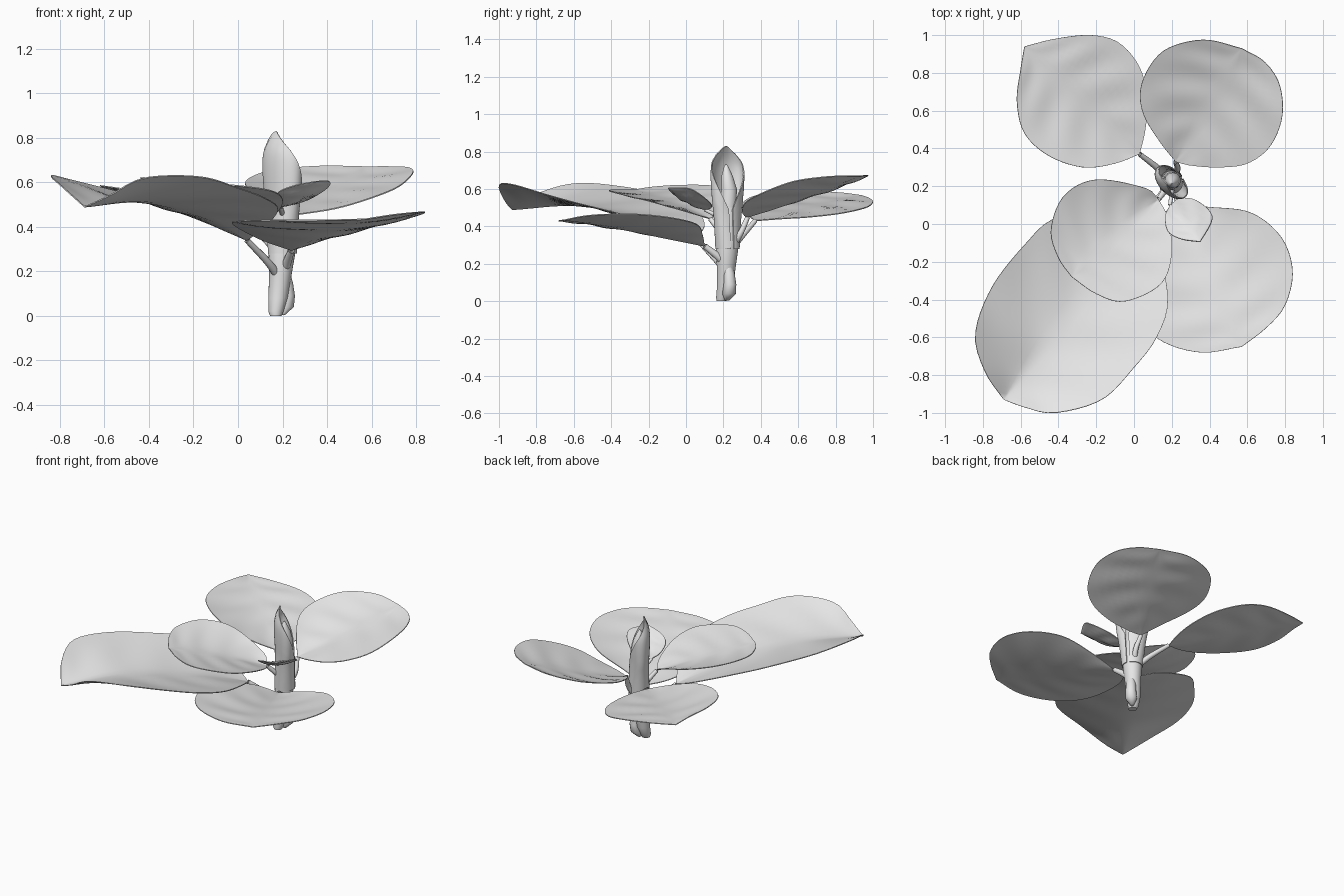
import bpy, bmesh, math
from mathutils import Vector

if "Cube" in bpy.data.objects:
    bpy.data.objects.remove(bpy.data.objects["Cube"], do_unlink=True)

GREY = (0.8, 0.8, 0.8, 1.0)
mat = bpy.data.materials.new("plain_grey")
mat.use_nodes = True
mat.diffuse_color = GREY
mat.node_tree.nodes["Principled BSDF"].inputs["Base Color"].default_value = GREY


def finish(name, bm, thickness=0.0):
    """Turn a bmesh into a smooth object, optionally thickened."""
    bmesh.ops.remove_doubles(bm, verts=bm.verts, dist=1e-4)
    bmesh.ops.recalc_face_normals(bm, faces=bm.faces)
    mesh = bpy.data.meshes.new(name)
    bm.to_mesh(mesh)
    bm.free()
    mesh.materials.append(mat)
    obj = bpy.data.objects.new(name, mesh)
    bpy.context.collection.objects.link(obj)
    bpy.ops.object.select_all(action='DESELECT')
    obj.select_set(True)
    bpy.context.view_layer.objects.active = obj
    if thickness:
        mod = obj.modifiers.new("thickness", 'SOLIDIFY')
        mod.thickness = thickness
        mod.offset = 0
        bpy.ops.object.modifier_apply(modifier=mod.name)
    bpy.ops.object.shade_smooth_by_angle(angle=math.radians(45))


def grid(name, rows, thickness=0.0):
    """Skin a list of equally long point rows."""
    bm = bmesh.new()
    vs = [[bm.verts.new(p) for p in row] for row in rows]
    for a, b in zip(vs, vs[1:]):
        for i in range(len(a) - 1):
            bm.faces.new((a[i], a[i + 1], b[i + 1], b[i]))
    finish(name, bm, thickness)


def spline(points, n):
    """Catmull-Rom curve through the points, resampled evenly to n + 1 points."""
    p = [Vector(q) for q in points]
    p = [2 * p[0] - p[1]] + p + [2 * p[-1] - p[-2]]
    fine = []
    for i in range(1, len(p) - 2):
        a, b, c, d = p[i - 1:i + 3]
        for k in range(16):
            t = k / 16
            fine.append(0.5 * (2 * b + (c - a) * t + (2 * a - 5 * b + 4 * c - d) * t * t
                               + (3 * b - a - 3 * c + d) * t ** 3))
    fine.append(p[-2])
    dist = [0.0]
    for a, b in zip(fine, fine[1:]):
        dist.append(dist[-1] + (b - a).length)
    out, j = [], 0
    for k in range(n + 1):
        s = dist[-1] * k / n
        while j < len(fine) - 2 and dist[j + 1] < s:
            j += 1
        out.append(fine[j].lerp(fine[j + 1], (s - dist[j]) / max(dist[j + 1] - dist[j], 1e-9)))
    return out


def leaf(name, base, tip, mid, side_a, side_b, n=32, m=8):
    """Cupped blade lofted between two edges and a midrib."""
    ea, em, eb = (spline([base] + s + [tip], n) for s in (side_a, mid, side_b))
    rows = []
    for i in range(n + 1):
        row = []
        fade = 0.005 * math.sin(math.pi * i / n)
        for k in range(-m, m + 1):
            u = abs(k) / m
            edge = ea[i] if k < 0 else eb[i]
            q = em[i].lerp(edge, u)
            q.z = em[i].z + (edge.z - em[i].z) * u ** 1.5
            q.z += fade * math.sin(i * 0.8 + u * 5) * math.sin(math.pi * u)
            row.append(q)
        rows.append(row)
    grid(name, rows, 0.005)


def lathe(name, profile, sides=24):
    """Closed tube from (x, y, z, radius) rings."""
    bm = bmesh.new()
    rings = []
    for x, y, z, r in profile:
        rings.append([bm.verts.new((x + r * math.cos(2 * math.pi * k / sides),
                                    y + r * math.sin(2 * math.pi * k / sides), z))
                      for k in range(sides)])
    for a, b in zip(rings, rings[1:]):
        for k in range(sides):
            j = (k + 1) % sides
            bm.faces.new((a[k], a[j], b[j], b[k]))
    bm.faces.new(rings[0])
    bm.faces.new(rings[-1])
    finish(name, bm)


def stem(name, points, radius=0.015, sides=10):
    """Round leaf stem swept along a path, thicker where it joins the stalk."""
    path = spline(points, 10)
    rows = []
    for i, p in enumerate(path):
        d = (path[min(i + 1, 10)] - path[max(i - 1, 0)]).normalized()
        u = d.cross(Vector((0, 0, 1))).normalized()
        v = d.cross(u)
        r = radius * (1.35 - 0.05 * i)
        rows.append([p + r * (math.cos(2 * math.pi * k / sides) * u
                              + math.sin(2 * math.pi * k / sides) * v) for k in range(sides + 1)])
    grid(name, rows)


# Leaf blades
leaf("large_front_right_leaf", (.04, .05, .34), (-.69, -.93, .49),
     [(-.15, -.22, .44), (-.43, -.58, .51)],
     [(-.12, .1, .41), (-.42, .03, .525), (-.57, -.1, .565), (-.75, -.33, .61),
      (-.84, -.58, .63), (-.79, -.78, .58)],
     [(.12, -.1, .4), (.18, -.4, .48), (.12, -.6, .53), (0, -.76, .575), (-.17, -.93, .625),
      (-.42, -1, .62), (-.58, -.97, .54)])
leaf("upper_front_leaf", (.13, .13, .44), (-.33, -.28, .595),
     [(-.03, 0, .5), (-.2, -.15, .555)],
     [(.06, .19, .49), (-.2, .235, .575), (-.37, .15, .615), (-.44, -.03, .62), (-.4, -.18, .61)],
     [(.18, .03, .47), (.2, -.16, .525), (.14, -.32, .565), (-.05, -.41, .59), (-.2, -.37, .595)])
leaf("front_left_leaf", (.24, .1, .295), (.57, -.65, .435),
     [(.34, -.15, .345), (.46, -.42, .4)],
     [(.1, .02, .345), (-.02, -.2, .41), (0, -.45, .425), (.13, -.61, .43), (.35, -.68, .43)],
     [(.4, .09, .35), (.62, .06, .41), (.78, -.07, .445), (.84, -.25, .465), (.8, -.43, .465),
      (.7, -.55, .455)])
leaf("back_right_leaf", (.03, .37, .43), (-.58, .94, .565),
     [(-.17, .56, .475), (-.38, .75, .525)],
     [(-.1, .32, .47), (-.27, .3, .52), (-.45, .36, .56), (-.58, .48, .58), (-.62, .65, .585),
      (-.6, .82, .58)],
     [(.06, .5, .44), (.07, .66, .45), (.03, .83, .47), (-.08, .96, .5), (-.23, 1, .53),
      (-.42, .98, .55)])
leaf("back_left_leaf", (.22, .33, .45), (.57, .93, .67),
     [(.34, .52, .51), (.46, .72, .585)],
     [(.14, .43, .51), (.05, .58, .57), (.035, .72, .605), (.1, .86, .64), (.2, .94, .66),
      (.38, .975, .673)],
     [(.3, .31, .46), (.45, .3, .485), (.6, .32, .53), (.72, .41, .58), (.785, .57, .64),
      (.77, .74, .665), (.69, .86, .67)])
leaf("small_front_leaf", (.19, .1, .49), (.35, -.095, .605),
     [(.24, .04, .51), (.3, -.03, .555)],
     [(.165, .04, .515), (.18, -.04, .555), (.25, -.08, .585)],
     [(.24, .135, .5), (.32, .13, .525), (.4, .07, .575), (.41, .01, .605)], n=20, m=5)

# Leaf stems
stem("large_front_right_stem", [(.19, .22, .16), (.14, .15, .235), (.04, .05, .34)])
stem("front_left_stem", [(.2, .22, .19), (.22, .17, .24), (.24, .1, .295)], .018)
stem("back_right_stem", [(.18, .24, .28), (.12, .3, .35), (.03, .37, .43)])
stem("back_left_stem", [(.2, .24, .28), (.23, .29, .36), (.22, .33, .45)])
stem("upper_front_stem", [(.19, .22, .33), (.165, .18, .38), (.13, .13, .44)])
stem("small_front_stem", [(.2, .22, .42), (.2, .17, .455), (.19, .1, .49)], .011)

# Stalk, cut side shoot and inner bud
lathe("stalk", [(.17, .19, 0, .026), (.17, .195, .02, .034), (.18, .21, .08, .044),
                (.19, .215, .18, .05), (.198, .22, .29, .061), (.2, .222, .32, .058),
                (.2, .225, .42, .05), (.2, .23, .5, .045)])
lathe("side_shoot", [(.2, .22, .005, .012), (.215, .23, .04, .036), (.222, .235, .09, .034),
                     (.217, .23, .15, .03), (.205, .22, .22, .02)], 12)
lathe("inner_bud", [(.2, .225, .48, .044), (.205, .23, .6, .042), (.205, .22, .67, .03),
                    (.2, .215, .72, .012), (.2, .215, .735, .002)])

# Rolled young leaf wrapped around the bud, open towards the left,
# flattening upwards along the diagonal
radius = spline([(.28, .062, 0), (.45, .07, 0), (.62, .083, 0), (.72, .083, 0),
                 (.78, .065, 0), (.83, .035, 0)], 60)
long_axis = Vector((-.707, .707, 0))
short_axis = Vector((.707, .707, 0))
rows = []
for j in range(21):
    row = []
    for k in range(-20, 21):
        f = k / 20
        top = .83 - .34 * abs(f) ** 1.7
        z = .28 + (top - .28) * j / 20
        r = min(radius, key=lambda q: abs(q.x - z)).y
        a = math.radians(70 + 172 * f)
        flat = .25 * min(1, (z - .28) / .25)
        row.append(Vector((.2, .222, z)) + long_axis * (r * (1 + flat) * math.cos(a))
                   + short_axis * (-r * (1 - flat) * math.sin(a)))
    rows.append(row)
grid("rolled_young_leaf", rows, 0.006)
